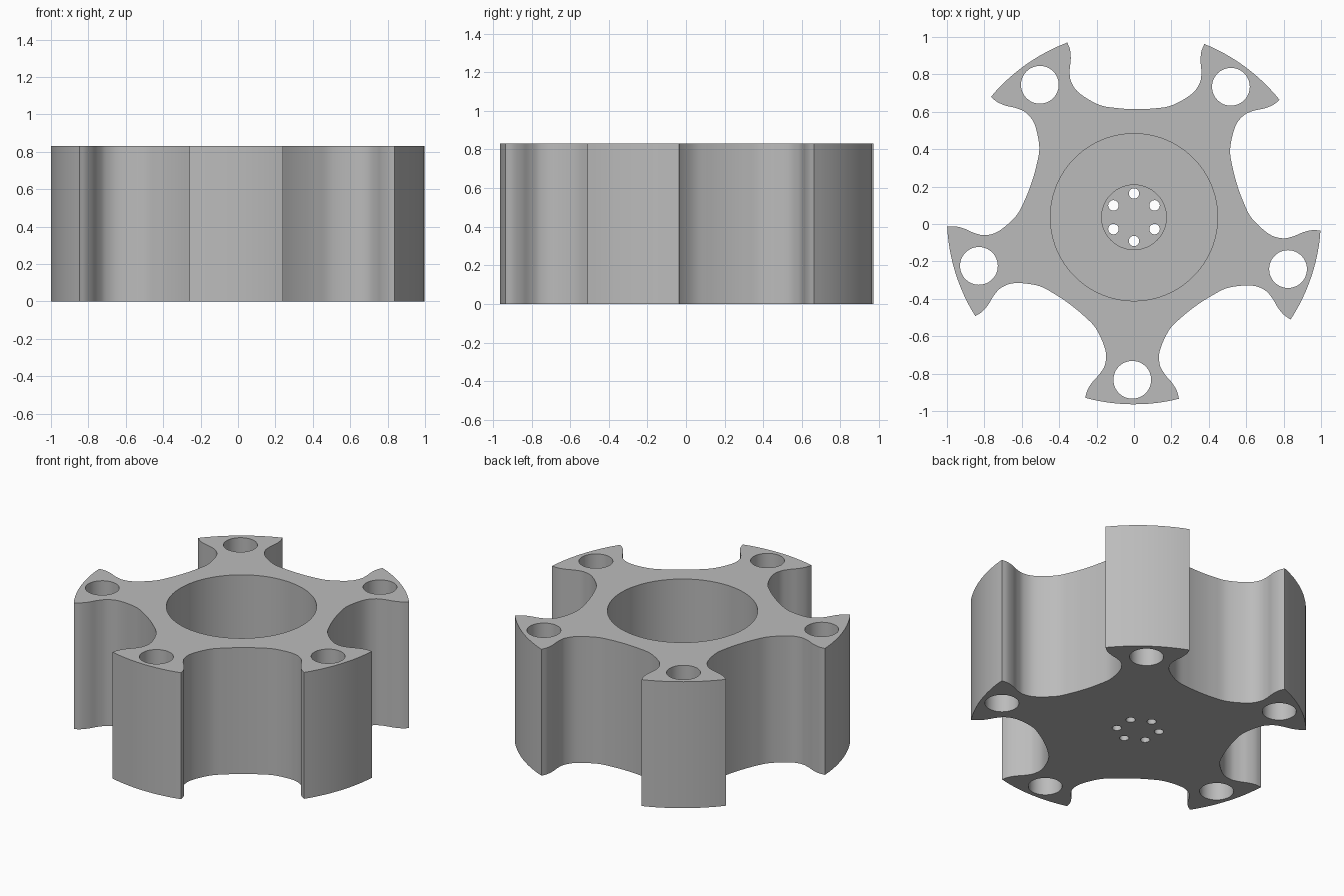
import bpy
import bmesh
from math import sin, cos, pi, radians, hypot, atan2
from mathutils import Vector

if "Cube" in bpy.data.objects:
    bpy.data.objects.remove(bpy.data.objects["Cube"], do_unlink=True)

HEIGHT = 0.83
CENTRE = Vector((0, 0.036))
ARMS = 5
STEP = 2 * pi / ARMS
FIRST_ARM = radians(-90.6)
HALF_TIP = radians(14.5)

grey = bpy.data.materials.new("plain grey")
grey.use_nodes = True
grey.diffuse_color = (0.5, 0.5, 0.5, 1)
grey.node_tree.nodes["Principled BSDF"].inputs["Base Color"].default_value = (0.5, 0.5, 0.5, 1)


def polar(r, a):
    return CENTRE + Vector((r * cos(a), r * sin(a)))


def prism(name, points, z0, z1):
    """Extrude a closed outline from z0 to z1."""
    bm = bmesh.new()
    base = bm.faces.new([bm.verts.new((p.x, p.y, z0)) for p in points])
    top = bmesh.ops.extrude_face_region(bm, geom=[base])["geom"]
    bmesh.ops.translate(bm, vec=(0, 0, z1 - z0),
                        verts=[v for v in top if isinstance(v, bmesh.types.BMVert)])
    bmesh.ops.recalc_face_normals(bm, faces=bm.faces)
    mesh = bpy.data.meshes.new(name)
    bm.to_mesh(mesh)
    bm.free()
    mesh.materials.append(grey)
    obj = bpy.data.objects.new(name, mesh)
    bpy.context.collection.objects.link(obj)
    return obj


def smooth_path(pts, n=6):
    """Catmull-Rom curve through the points."""
    p = [2 * pts[0] - pts[1]] + pts + [2 * pts[-1] - pts[-2]]
    out = []
    for a, b, c, d in zip(p, p[1:], p[2:], p[3:]):
        for i in range(n):
            t = i / n
            out.append(0.5 * (2 * b + (c - a) * t + (2 * a - 5 * b + 4 * c - d) * t * t
                              + (3 * b - a - 3 * c + d) * t ** 3))
    return out + [pts[-1]]


# Half of the scallop between two arms: (sideways, outwards)
half = [Vector(p) for p in ((0.366, 0.93), (0.351, 0.89), (0.347, 0.84), (0.352, 0.78),
                            (0.344, 0.722), (0.30, 0.661), (0.195, 0.60), (0.1, 0.583), (0, 0.578))]
scallop = smooth_path(half + [Vector((-p.x, p.y)) for p in half[-2::-1]])

# Star-shaped outline: arc across each arm tip, then the scallop
outline = []
for k in range(ARMS):
    arm = FIRST_ARM + k * STEP
    outline += [polar(1, arm + HALF_TIP * (i / 6 - 1)) for i in range(12)]
    gap = arm + STEP / 2
    outline += [polar(hypot(p.x, p.y), gap - atan2(p.x, p.y)) for p in scallop[:-1]]
hub = prism("hub_body", outline, 0, HEIGHT)


def drill(centre, radius, z0, z1, sides):
    """Cut a round hole into the hub."""
    ring = [centre + radius * Vector((cos(2 * pi * i / sides), sin(2 * pi * i / sides)))
            for i in range(sides)]
    cutter = prism("hole_cutter", ring, z0, z1)
    cutter.hide_render = True
    mod = hub.modifiers.new("hole", "BOOLEAN")
    mod.operation = "DIFFERENCE"
    mod.solver = "EXACT"
    mod.object = cutter
    bpy.context.view_layer.objects.active = hub
    bpy.ops.object.modifier_apply(modifier=mod.name)
    bpy.data.objects.remove(cutter, do_unlink=True)


# Main bore and the shallow seat in its floor
drill(CENTRE, 0.447, 0.1, HEIGHT + 0.1, 96)
drill(CENTRE, 0.173, 0.05, 0.3, 64)

# Through hole in each arm, and the ring of small bolt holes
for k in range(ARMS):
    drill(polar(0.869, FIRST_ARM + k * STEP), 0.101, -0.1, HEIGHT + 0.1, 48)
for k in range(6):
    drill(polar(0.127, pi / 2 + k * pi / 3), 0.028, -0.1, 0.3, 24)

# Smooth walls, sharp rims
bpy.ops.object.select_all(action="DESELECT")
hub.select_set(True)
bpy.context.view_layer.objects.active = hub
bpy.ops.object.shade_smooth_by_angle(angle=radians(30))
